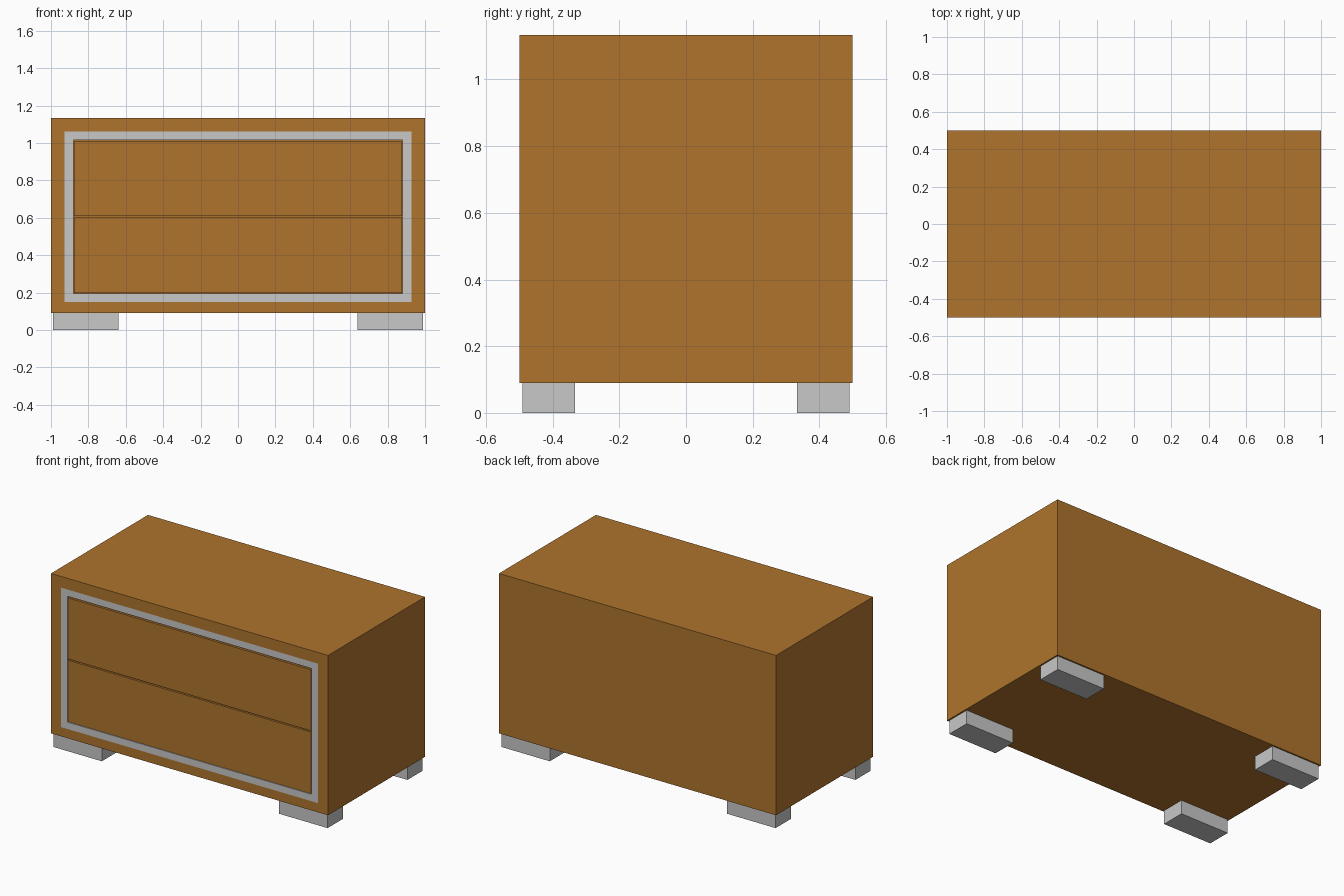
import bpy, bmesh
from mathutils import Vector

if "Cube" in bpy.data.objects:
    bpy.data.objects.remove(bpy.data.objects["Cube"])


def material(name, rgb):
    m = bpy.data.materials.new(name)
    m.diffuse_color = (*rgb, 1.0)
    m.use_nodes = True
    m.node_tree.nodes["Principled BSDF"].inputs["Base Color"].default_value = m.diffuse_color
    return m


WOOD = material("warm wood", (0.43, 0.175, 0.026))
METAL = material("light grey metal", (0.58, 0.58, 0.58))


def box(name, x, y, z, mat):
    """Box from (min, max) pairs on each axis."""
    bm = bmesh.new()
    bmesh.ops.create_cube(bm, size=1)
    for v in bm.verts:
        v.co = Vector([lo + (c + 0.5) * (hi - lo)
                       for c, (lo, hi) in zip(v.co, (x, y, z))])
    me = bpy.data.meshes.new(name)
    bm.to_mesh(me)
    bm.free()
    me.materials.append(mat)
    ob = bpy.data.objects.new(name, me)
    bpy.context.collection.objects.link(ob)
    return ob


DEPTH = (-0.5, 0.5)
Z0, Z1, Z2, Z3 = 0.09, 0.15, 1.06, 1.133   # slab heights
XI = 0.927                                 # inside of the side panels
XF, ZF0, ZF1 = 0.88, 0.195, 1.016          # frame opening

# carcass
box("top_board", (-1, 1), DEPTH, (Z2, Z3), WOOD)
box("bottom_board", (-1, 1), DEPTH, (Z0, Z1), WOOD)
box("back_panel", (-XI, XI), (0.44, 0.5), (Z1, Z2), WOOD)
box("inner_panel", (-XI, XI), (-0.47, -0.45), (Z1, Z2), WOOD)

# metal frame rails around the drawers
FRONT = (-0.5, -0.47)
box("frame_top", (-XI, XI), FRONT, (ZF1, Z2), METAL)
box("frame_bottom", (-XI, XI), FRONT, (Z1, ZF0), METAL)

# mirrored parts: side panels, frame stiles, feet
for s, side in ((-1, "left"), (1, "right")):
    def span(a, b):
        return tuple(sorted((s * a, s * b)))
    box(f"side_panel_{side}", span(XI, 1), DEPTH, (Z1, Z2), WOOD)
    box(f"frame_stile_{side}", span(XF, XI), FRONT, (ZF0, ZF1), METAL)
    for y, end in (((-0.49, -0.333), "front"), ((0.333, 0.49), "back")):
        box(f"foot_{end}_{side}", span(0.64, 0.99), y, (0, Z0), METAL)

# drawers with a narrow gap around them
for name, z in (("lower_drawer", (0.198, 0.6)), ("upper_drawer", (0.608, 1.007))):
    box(name, (-0.876, 0.876), FRONT, z, WOOD)
